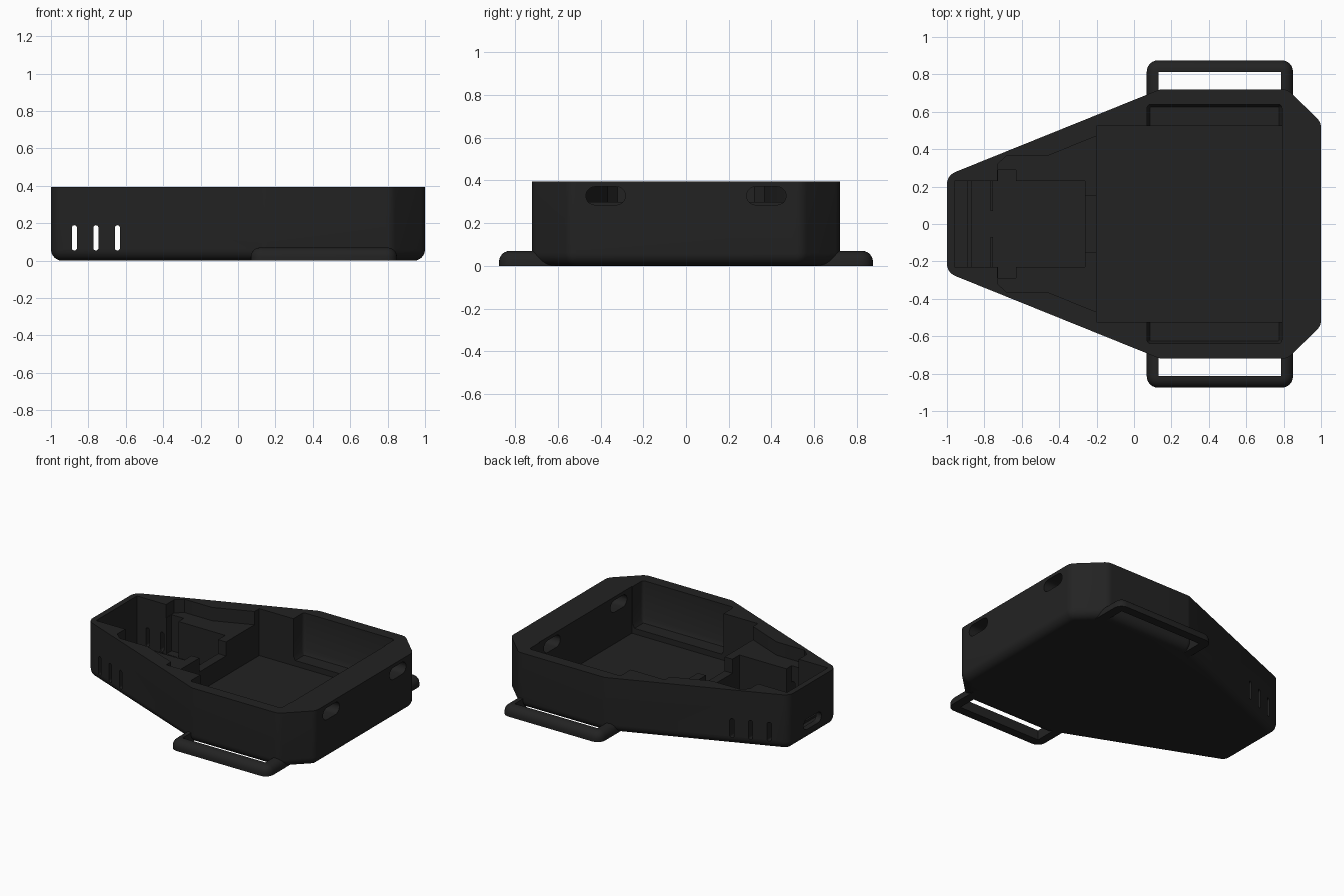
import bpy, bmesh, math
from mathutils import Vector

if "Cube" in bpy.data.objects:
    bpy.data.objects.remove(bpy.data.objects["Cube"])

mat = bpy.data.materials.new("matte black plastic")
mat.diffuse_color = (0.0165, 0.0165, 0.0165, 1)
mat.use_nodes = True
mat.node_tree.nodes["Principled BSDF"].inputs["Base Color"].default_value = mat.diffuse_color


def ring(poly, R, d=0.0, seg=6):
    """Convex counter-clockwise outline with round corners, inset by d."""
    pts, n = [], len(poly)
    for i in range(n):
        p0, p, p1 = (Vector(poly[(i + k) % n]) for k in (-1, 0, 1))
        e1, e2 = (p - p0).normalized(), (p1 - p).normalized()
        n1, n2 = Vector((e1.y, -e1.x)), Vector((e2.y, -e2.x))
        c = p - (n1 + n2) * R / (1 + n1.dot(n2))
        a = math.atan2(n1.y, n1.x)
        sweep = math.acos(max(-1, min(1, n1.dot(n2))))
        for k in range(seg + 1):
            t = a + sweep * k / seg
            pts.append((c.x + (R - d) * math.cos(t), c.y + (R - d) * math.sin(t)))
    return pts


def loft(name, levels):
    """Closed solid from a list of (outline, z)."""
    bm = bmesh.new()
    rows = [[bm.verts.new((x, y, z)) for x, y in o] for o, z in levels]
    n = len(rows[0])
    for a, b in zip(rows, rows[1:]):
        for i in range(n):
            j = (i + 1) % n
            bm.faces.new((a[i], a[j], b[j], b[i]))
    bm.faces.new(rows[0][::-1])
    bm.faces.new(rows[-1])
    bmesh.ops.recalc_face_normals(bm, faces=bm.faces)
    me = bpy.data.meshes.new(name)
    bm.to_mesh(me)
    bm.free()
    ob = bpy.data.objects.new(name, me)
    bpy.context.collection.objects.link(ob)
    me.materials.append(mat)
    return ob


def rect(x0, x1, y0, y1):
    return [(x0, y0), (x1, y0), (x1, y1), (x0, y1)]


def mirror_y(half):
    """Full outline from its +y half listed from +x to -x."""
    return [(x, -y) for x, y in half[::-1]] + list(half)


def prism(name, outline, z0, z1):
    return loft(name, [(outline, z0), (outline, z1)])


def slot(w, h, axis, at, depth):
    """Round-ended slot cutter running along the given axis."""
    r = min(w, h) / 2 - 0.0005
    o = ring(rect(-w / 2, w / 2, -h / 2, h / 2), r, seg=5)
    ob = prism("slot_cutter", o, -depth / 2, depth / 2)
    for v in ob.data.vertices:
        a, b, c = v.co
        v.co = Vector((c, a, b) if axis == "x" else (a, -c, b)) + Vector(at)
    return ob


def cut(target, cutter):
    cutter.hide_render = True
    m = target.modifiers.new("cut", "BOOLEAN")
    m.operation, m.solver, m.object = "DIFFERENCE", "EXACT", cutter
    bpy.context.view_layer.objects.active = target
    bpy.ops.object.modifier_apply(modifier=m.name)
    bpy.data.objects.remove(cutter, do_unlink=True)


def smooth(ob):
    bpy.ops.object.select_all(action="DESELECT")
    ob.select_set(True)
    bpy.context.view_layer.objects.active = ob
    bpy.ops.object.shade_smooth_by_angle(angle=math.radians(32))


# Case shell with rounded lower edge
H = 0.395
shape = mirror_y([(1, 0.545), (0.82, 0.72), (0.14, 0.72), (-1, 0.26)])
levels = []
for k in range(7):
    t = math.pi / 2 * k / 6
    levels.append((ring(shape, 0.07, 0.06 * (1 - math.sin(t))), 0.06 * (1 - math.cos(t))))
case = loft("case_shell", levels + [(ring(shape, 0.07), H)])

# Large compartment and its two wider side bays
cut(case, prism("c", rect(-0.2, 0.795, -0.525, 0.525), 0.06, 0.5))
for s in (-1, 1):
    y0, y1 = sorted((0.5 * s, 0.64 * s))
    bay = rect(0.07, 0.79, y0, y1)
    cut(case, loft("c", [(ring(bay, 0.02, 0.015), 0.1), (ring(bay, 0.02), 0.13),
                         (ring(bay, 0.02), 0.5)]))

# Tapered front compartment: upper ledge, deep trough, vent pocket, cable notch
ledge = mirror_y([(-0.19, 0.475), (-0.46, 0.365), (-0.68, 0.365), (-0.73, 0.32)])
cut(case, prism("c", ledge, 0.3, 0.5))
cut(case, prism("c", rect(-0.96, -0.262, -0.23, 0.23), 0.04, 0.5))
cut(case, prism("c", rect(-0.728, -0.632, -0.29, 0.29), 0.042, 0.48))
cut(case, prism("c", ring(rect(-0.285, -0.17, -0.15, 0.15), 0.025), 0.2, 0.49))

# Vents through both side walls
for x in (-0.875, -0.76, -0.645):
    cut(case, slot(0.027, 0.135, "y", (x, 0, 0.122), 2))

# Ports: two in the wide end, one in the narrow end
for y in (-0.376, 0.376):
    cut(case, slot(0.185, 0.085, "x", (0.9, y, 0.328), 0.4))
cut(case, slot(0.2, 0.075, "x", (-0.98, 0, 0.115), 0.12))
smooth(case)

# Low ribs on the trough floor
prism("floor_rib", rect(-0.89, -0.865, -0.235, 0.235), 0.03, 0.055)
for s in (-1, 1):
    y0, y1 = sorted((0.07 * s, 0.235 * s))
    prism("short_rib", rect(-0.767, -0.753, y0, y1), 0.03, 0.055)

# Strap loops on both sides
for s in (-1, 1):
    y0, y1 = sorted((0.56 * s, 0.875 * s))
    r = rect(0.068, 0.85, y0, y1)
    lv = [(ring(r, 0.06), 0)]
    for k in range(7):
        t = math.pi / 2 * k / 6
        lv.append((ring(r, 0.06, 0.05 * (1 - math.cos(t))), 0.02 + 0.05 * math.sin(t)))
    loop = loft("strap_loop", lv)
    y0, y1 = sorted((0.66 * s, 0.812 * s))
    cut(loop, prism("c", rect(0.13, 0.785, y0, y1), -0.1, 0.2))
    smooth(loop)
